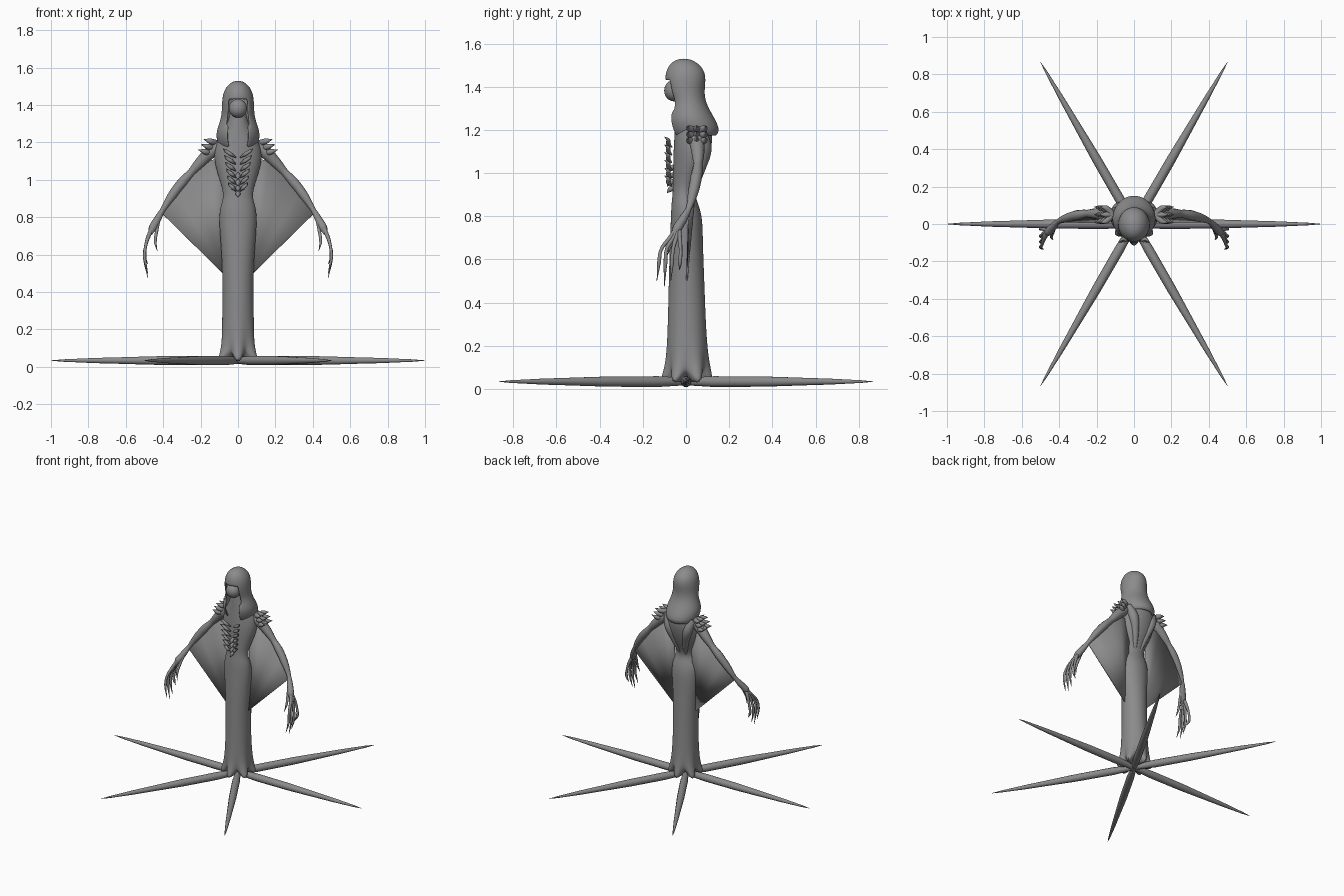
import bpy, bmesh, math

cube = bpy.data.objects.get("Cube")
if cube:
    bpy.data.objects.remove(cube, do_unlink=True)

grey = bpy.data.materials.new("ash grey")
grey.use_nodes = True
COLOUR = (0.26, 0.26, 0.26, 1)
grey.diffuse_color = COLOUR
grey.node_tree.nodes["Principled BSDF"].inputs["Base Color"].default_value = COLOUR


def finish(obj, mirrored=False, angle=50):
    if not obj.data.materials:
        obj.data.materials.append(grey)
    if mirrored:
        obj.modifiers.new("mirror", 'MIRROR').use_mirror_merge = False
    bpy.ops.object.select_all(action='DESELECT')
    obj.select_set(True)
    bpy.context.view_layer.objects.active = obj
    bpy.ops.object.shade_smooth_by_angle(angle=math.radians(angle))
    return obj


def from_bmesh(name, bm):
    bmesh.ops.recalc_face_normals(bm, faces=bm.faces)
    mesh = bpy.data.meshes.new(name)
    bm.to_mesh(mesh)
    bm.free()
    obj = bpy.data.objects.new(name, mesh)
    bpy.context.collection.objects.link(obj)
    return obj


def loft(name, rings, sides=36, opening=None, cap_bottom=True):
    """Rings are (z, half width, front y, back y, star amount)."""
    bm = bmesh.new()
    loops = []
    for z, half, front, back, star in rings:
        loop = []
        for i in range(sides):
            a = math.tau * i / sides
            k = -star * math.cos(6 * a)
            x = half * math.cos(a) * (1 + k)
            y = (front + back) / 2 + (back - front) / 2 * math.sin(a) * (1 + k)
            loop.append(bm.verts.new((x, y, z - 0.1 * k)))
        loops.append(loop)
    for low, high in zip(loops, loops[1:]):
        for i in range(sides):
            j = (i + 1) % sides
            bm.faces.new((low[i], low[j], high[j], high[i]))
    bm.faces.new(loops[-1])
    if cap_bottom:
        bm.faces.new(loops[0])
    if opening:
        gone = [f for f in bm.faces if opening(f.calc_center_median())]
        bmesh.ops.delete(bm, geom=gone, context='FACES')
    obj = from_bmesh(name, bm)
    if opening:
        solid = obj.modifiers.new("thickness", 'SOLIDIFY')
        solid.thickness = 0.012
        solid.offset = -1
    obj.modifiers.new("smooth", 'SUBSURF').levels = 2
    obj.modifiers["smooth"].render_levels = 2
    return finish(obj)


def tubes(name, paths, mirrored=True):
    """Each path is a list of (x, y, z, radius)."""
    curve = bpy.data.curves.new(name, 'CURVE')
    curve.dimensions = '3D'
    curve.bevel_depth = 1
    curve.bevel_resolution = 3
    curve.resolution_u = 6
    curve.use_fill_caps = True
    for path in paths:
        spline = curve.splines.new('BEZIER')
        spline.bezier_points.add(len(path) - 1)
        for point, (x, y, z, r) in zip(spline.bezier_points, path):
            point.co = (x, y, z)
            point.radius = r
            point.handle_left_type = point.handle_right_type = 'AUTO'
    obj = bpy.data.objects.new(name, curve)
    bpy.context.collection.objects.link(obj)
    bpy.ops.object.select_all(action='DESELECT')
    obj.select_set(True)
    bpy.context.view_layer.objects.active = obj
    bpy.ops.object.convert(target='MESH')
    return finish(bpy.context.object, mirrored)


# Body: flared root, column, hips, waist, chest and neck
loft("body", [
    (0.04, 0.10, -0.10, 0.10, 0.32), (0.075, 0.10, -0.098, 0.108, 0.16),
    (0.12, 0.092, -0.092, 0.106, 0.05), (0.22, 0.085, -0.086, 0.095, 0),
    (0.50, 0.081, -0.08, 0.085, 0), (0.68, 0.094, -0.075, 0.078, 0),
    (0.79, 0.102, -0.07, 0.077, 0), (0.855, 0.095, -0.068, 0.058, 0),
    (0.90, 0.078, -0.062, 0.04, 0), (0.95, 0.082, -0.06, 0.055, 0),
    (1.02, 0.106, -0.06, 0.09, 0), (1.10, 0.128, -0.058, 0.115, 0),
    (1.17, 0.126, -0.054, 0.125, 0), (1.23, 0.10, -0.05, 0.115, 0),
    (1.28, 0.065, -0.048, 0.08, 0), (1.34, 0.045, -0.045, 0.04, 0),
    (1.40, 0.035, -0.04, 0.03, 0)])

# Hood draped over the shoulders, open at the front
loft("hood", [
    (1.17, 0.098, -0.06, 0.14, 0), (1.20, 0.112, -0.078, 0.158, 0),
    (1.25, 0.118, -0.09, 0.135, 0), (1.295, 0.103, -0.078, 0.108, 0),
    (1.335, 0.09, -0.07, 0.09, 0), (1.38, 0.086, -0.09, 0.085, 0),
    (1.43, 0.085, -0.098, 0.092, 0), (1.475, 0.076, -0.092, 0.086, 0),
    (1.51, 0.052, -0.072, 0.055, 0), (1.53, 0.02, -0.035, 0.015, 0)],
    opening=lambda c: c.y < 0 and c.z < 1.425 and abs(c.x) < 0.058, cap_bottom=False)

# Blank face inside the hood
bpy.ops.mesh.primitive_uv_sphere_add(segments=24, ring_count=16, radius=1,
                                     location=(0, -0.055, 1.382))
face = bpy.context.object
face.name = "face"
face.scale = (0.049, 0.046, 0.05)
finish(face)

# Six spindle legs
profile = [(0, 0.018), (0.15, 0.026), (0.4, 0.025), (0.75, 0.015), (0.93, 0.007), (1, 0.001)]
tubes("legs", [[(d * math.cos(i * math.pi / 3), d * math.sin(i * math.pi / 3), 0.034, r)
                for d, r in profile] for i in range(6)], mirrored=False)

# Arms
tubes("arms", [[
    (0.09, 0.045, 1.19, 0.03), (0.15, 0.05, 1.145, 0.036), (0.20, 0.055, 1.095, 0.03),
    (0.25, 0.055, 1.04, 0.021), (0.30, 0.048, 0.985, 0.027), (0.35, 0.035, 0.92, 0.025),
    (0.405, 0.012, 0.835, 0.014), (0.43, -0.012, 0.79, 0.02), (0.455, -0.04, 0.745, 0.023),
    (0.468, -0.055, 0.715, 0.012)]])

# Long clawed fingers, fanned from front to back, and thumbs
fingers = []
for knuckle, middle, tip, drop in [(-0.07, -0.115, -0.135, 0.50), (-0.058, -0.09, -0.10, 0.475),
                                   (-0.045, -0.06, -0.07, 0.50), (-0.03, -0.025, -0.03, 0.55)]:
    fingers.append([(0.45, -0.035, 0.76, 0.011), (0.476, knuckle, 0.705, 0.011),
                    (0.494, middle, 0.645, 0.008), (0.499, (middle + tip) / 2, 0.585, 0.009),
                    (0.482, tip, drop, 0.001)])
fingers.append([(0.425, -0.015, 0.79, 0.011), (0.436, -0.05, 0.72, 0.009),
                (0.442, -0.07, 0.67, 0.008), (0.432, -0.085, 0.62, 0.001)])
tubes("fingers", fingers)

# Layered shoulder spikes
spikes = []
for row in range(3):
    for y in (0.015, 0.05, 0.085):
        x, z = 0.115 + 0.014 * row, 1.195 - 0.028 * row
        spikes.append([(x, 0.05, z, 0.018), (x + 0.035, y, z + 0.012, 0.015),
                       (x + 0.07, y + (y - 0.05) * 0.2, z + 0.022, 0.001)])
tubes("shoulder_spikes", spikes)

# Protruding ribs narrowing down the chest
ribs = []
for i in range(6):
    z, s = 1.15 - 0.036 * i, 1 - 0.12 * i
    ribs.append([(0.012, -0.066, z - 0.03, 0.003), (0.018 + 0.022 * s, -0.082, z - 0.012, 0.011),
                 (0.03 + 0.035 * s, -0.083, z + 0.004, 0.009),
                 (0.03 + 0.05 * s, -0.1, z + 0.018, 0.001)])
tubes("ribs", ribs)

# Sternum knobs at the bottom of the rib cage
tubes("sternum", [[(0, -0.05, z + 0.015, 0.008), (0, -0.072, z, 0.014),
                   (0, -0.088, z - 0.016, 0.002)] for z in (0.925, 0.955, 0.985, 1.02)], False)

# Shoulder blades converging on the spine
tubes("back_muscles", [[(0.10, 0.06, 1.20, 0.03), (0.075, 0.085, 1.12, 0.034),
                        (0.045, 0.065, 1.02, 0.025), (0.02, 0.03, 0.91, 0.012)]])

# Thin webs between the arms and the column
bm = bmesh.new()
corner = bm.verts.new((0.07, 0.0, 0.49))
edge = [bm.verts.new(p) for p in [(0.07, 0.04, 1.12), (0.17, 0.05, 1.10), (0.25, 0.05, 1.03),
                                  (0.33, 0.04, 0.94), (0.41, 0.01, 0.825)]]
for a, b in zip(edge, edge[1:]):
    bm.faces.new((corner, a, b))
web = from_bmesh("arm_webs", bm)
web.modifiers.new("thickness", 'SOLIDIFY').thickness = 0.006
finish(web, mirrored=True, angle=30)
